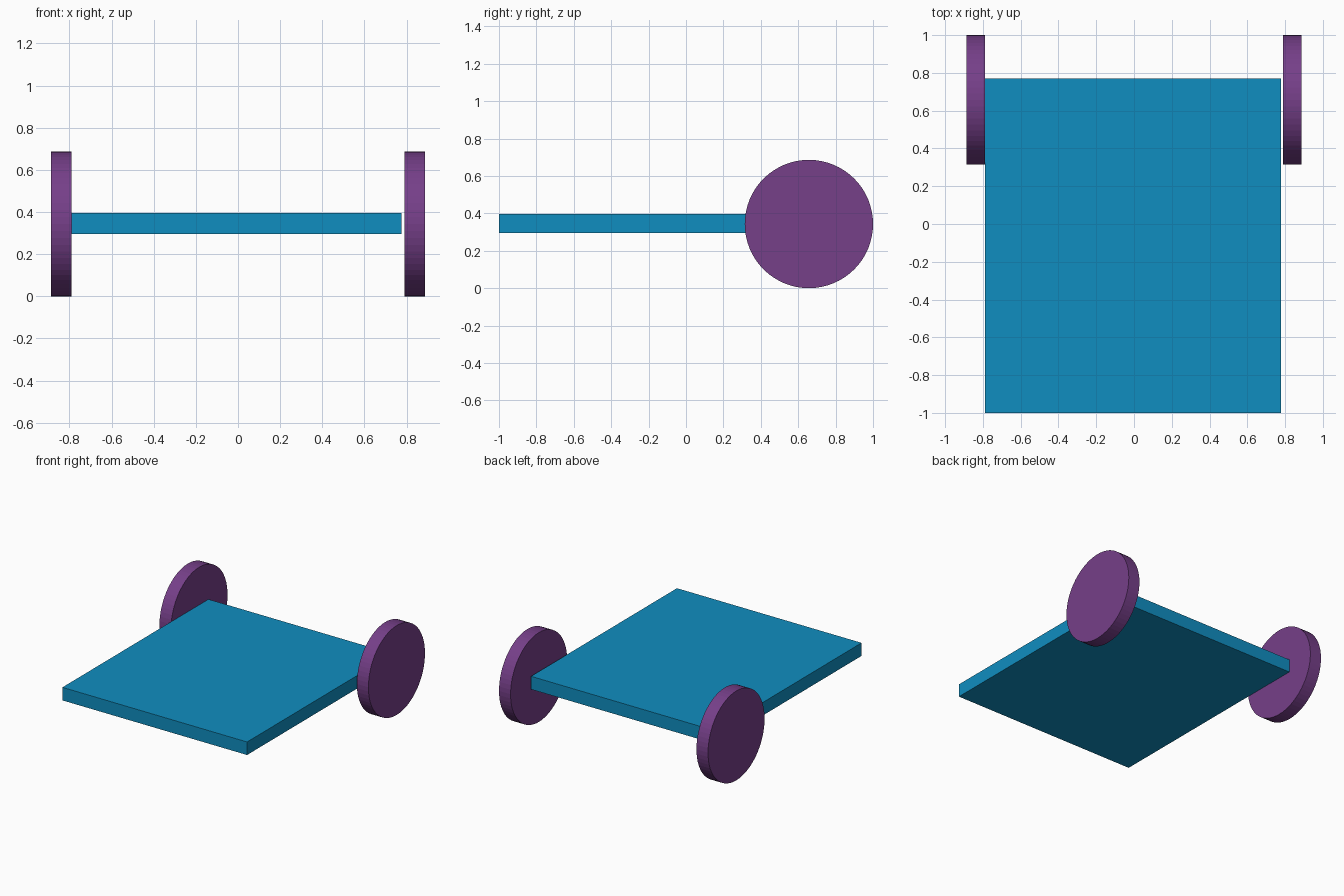
import bpy
import math

if "Cube" in bpy.data.objects:
    bpy.data.objects.remove(bpy.data.objects["Cube"])


def material(name, color):
    mat = bpy.data.materials.new(name)
    mat.diffuse_color = color
    mat.use_nodes = True
    mat.node_tree.nodes["Principled BSDF"].inputs["Base Color"].default_value = mat.diffuse_color
    return mat


BLUE = material("deck_blue", (0.005, 0.27, 0.53, 1))
PURPLE = material("wheel_purple", (0.18, 0.05, 0.25, 1))

# Flat deck, almost touching the right wheel
x0, x1, y0, y1, z0, z1 = -0.79, 0.777, -1.0, 0.769, 0.296, 0.396
bpy.ops.mesh.primitive_cube_add(
    size=1, location=((x0 + x1) / 2, (y0 + y1) / 2, (z0 + z1) / 2))
deck = bpy.context.object
deck.name = "deck"
deck.scale = (x1 - x0, y1 - y0, z1 - z0)
bpy.ops.object.transform_apply(location=False, rotation=False, scale=True)
deck.data.materials.append(BLUE)

# Pair of disc wheels at the back, standing on the ground
RADIUS, WIDTH, HALF_SPAN = 0.343, 0.098, 0.887
for side, name in ((-1, "left_wheel"), (1, "right_wheel")):
    bpy.ops.mesh.primitive_cylinder_add(
        vertices=64, radius=RADIUS, depth=WIDTH,
        location=(side * (HALF_SPAN - WIDTH / 2), 1 - RADIUS, RADIUS),
        rotation=(0, math.pi / 2, 0))
    wheel = bpy.context.object
    wheel.name = name
    wheel.data.materials.append(PURPLE)
